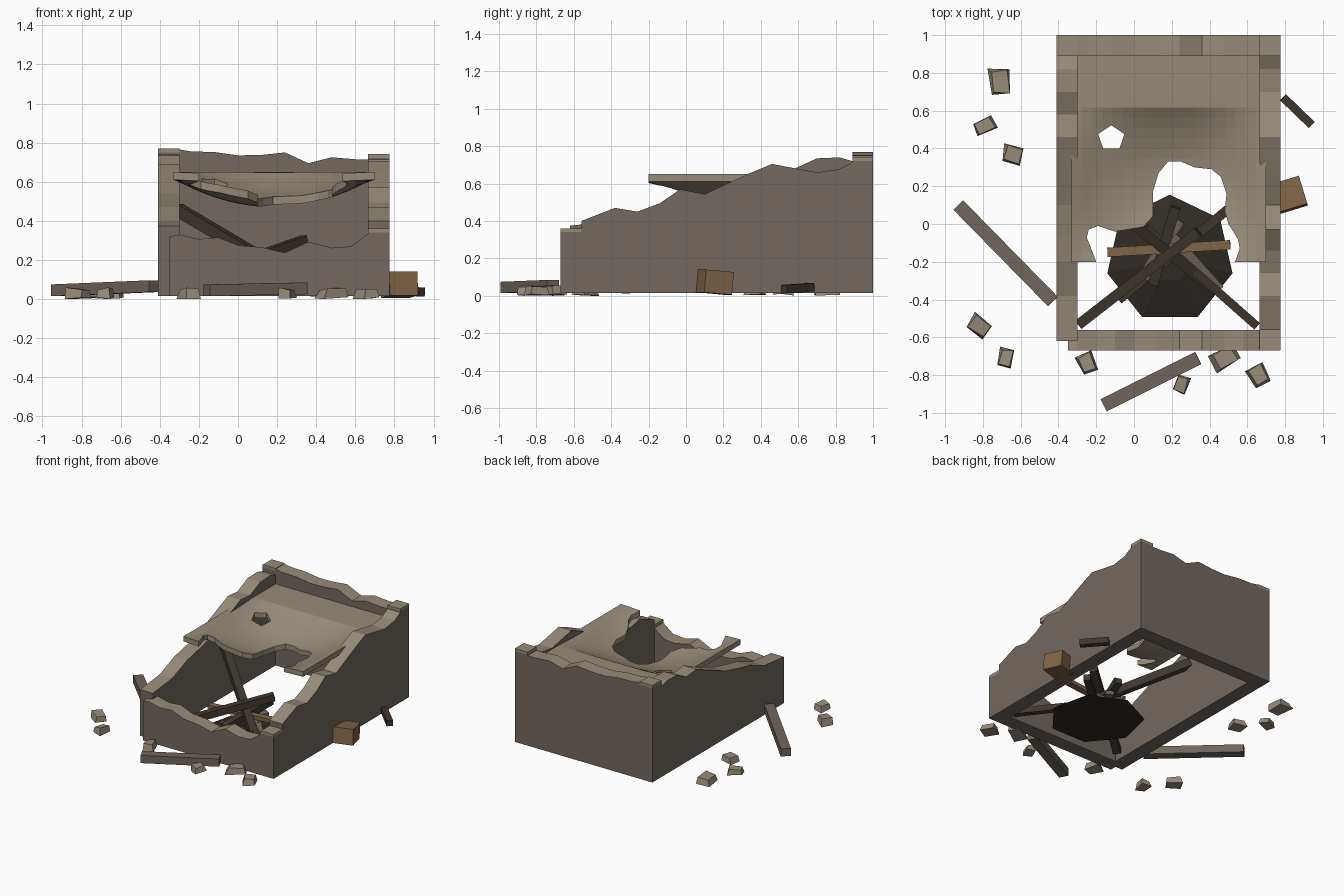
import bpy, bmesh, random
from math import cos, sin, pi, radians
from mathutils import Matrix, Vector

cube = bpy.data.objects.get("Cube")
if cube:
    bpy.data.objects.remove(cube, do_unlink=True)
random.seed(4)
BASE = 0.015


def material(name, rgb):
    m = bpy.data.materials.new(name)
    m.use_nodes = True
    m.diffuse_color = (*rgb, 1)
    m.node_tree.nodes["Principled BSDF"].inputs["Base Color"].default_value = (*rgb, 1)
    return m


STONE = material("grey wall stone", (0.17, 0.14, 0.115))
TAN = material("tan broken stone", (0.31, 0.26, 0.19))
CHAR = material("charred wood", (0.05, 0.038, 0.028))
WOOD = material("weathered wood", (0.16, 0.13, 0.105))
BROWN = material("brown wood", (0.22, 0.13, 0.065))
SOOT = material("soot", (0.03, 0.024, 0.018))


def finish(name, bm, *mats):
    bmesh.ops.recalc_face_normals(bm, faces=bm.faces)
    me = bpy.data.meshes.new(name)
    bm.to_mesh(me)
    bm.free()
    for m in mats:
        me.materials.append(m)
    ob = bpy.data.objects.new(name, me)
    bpy.context.collection.objects.link(ob)
    return ob


def box(name, lo, hi, mat):
    bm = bmesh.new()
    lo, hi = Vector(lo), Vector(hi)
    bmesh.ops.create_cube(bm, size=1, matrix=Matrix.Translation((lo + hi) / 2)
                          @ Matrix.Diagonal((*(hi - lo), 1)))
    return finish(name, bm, mat)


def beam(name, a, b, width, height, mat):
    a, b = Vector(a), Vector(b)
    d = b - a
    side = d.cross(Vector((0, 0, 1))).normalized()
    up = side.cross(d).normalized()
    rot = Matrix((d.normalized(), side, up)).transposed().to_4x4()
    bm = bmesh.new()
    bmesh.ops.create_cube(bm, size=1, matrix=Matrix.Translation((a + b) / 2) @ rot
                          @ Matrix.Diagonal((d.length, width, height, 1)))
    return finish(name, bm, mat)


def prism(name, outline, z0, z1):
    bm = bmesh.new()
    f = bm.faces.new([bm.verts.new((x, y, z0)) for x, y in outline])
    ext = bmesh.ops.extrude_face_region(bm, geom=[f])
    for v in ext["geom"]:
        if isinstance(v, bmesh.types.BMVert):
            v.co.z = z1
    return finish(name, bm)


def ragged_wall(name, axis, lo, hi, profile):
    """Wall along an axis, from lo to hi across it, with a broken top of (distance, height)."""
    bm = bmesh.new()

    def ring(s, z):
        corners = [(lo, BASE), (hi, BASE), (hi, z), (lo, z)]
        return [bm.verts.new((s, c, h) if axis == "x" else (c, s, h)) for c, h in corners]

    rings = [ring(s, z) for s, z in profile]
    for a, b in zip(rings, rings[1:]):
        for i in range(4):
            j = (i + 1) % 4
            f = bm.faces.new((a[i], a[j], b[j], b[i]))
            f.material_index = 1 if i == 2 else 0
    bm.faces.new(rings[0])
    bm.faces.new(rings[-1])
    return finish(name, bm, STONE, TAN)


# Broken walls
ragged_wall("back_wall", "x", 0.89, 1.0, [
    (-0.3, 0.765), (-0.24, 0.755), (-0.12, 0.752), (0, 0.735), (0.12, 0.737),
    (0.24, 0.75), (0.36, 0.695), (0.48, 0.725), (0.6, 0.715), (0.665, 0.715)])
ragged_wall("front_wall", "x", -0.67, -0.56, [
    (-0.35, 0.32), (-0.3, 0.33), (-0.2, 0.307), (-0.1, 0.315), (0, 0.275), (0.12, 0.265),
    (0.24, 0.237), (0.36, 0.293), (0.48, 0.262), (0.58, 0.27), (0.665, 0.335)])
ragged_wall("right_wall", "y", -0.41, -0.3, [
    (-0.62, 0.375), (-0.38, 0.4), (-0.2, 0.47), (-0.06, 0.5), (0.1, 0.54), (0.22, 0.59),
    (0.34, 0.64), (0.46, 0.69), (0.58, 0.68), (0.7, 0.735), (0.82, 0.74), (0.89, 0.72)])
ragged_wall("left_wall", "y", 0.665, 0.775, [
    (-0.56, 0.4), (-0.38, 0.47), (-0.26, 0.45), (-0.14, 0.495), (-0.03, 0.57), (0.1, 0.543),
    (0.22, 0.6), (0.34, 0.655), (0.46, 0.705), (0.58, 0.682), (0.7, 0.66), (0.82, 0.677),
    (0.89, 0.715)])

# Corner posts with caps
for name, x, y, top in (("back_right", -0.41, 0.89, 0.77), ("back_left", 0.665, 0.89, 0.742),
                        ("front_left", 0.665, -0.67, 0.36)):
    box(name + "_post", (x, y, BASE), (x + 0.11, y + 0.11, top - 0.02), STONE)
    box(name + "_cap", (x, y, top - 0.02), (x + 0.11, y + 0.11, top), TAN)

# Sagging upper floor: a grid slab pushed down in the middle
bm = bmesh.new()
bmesh.ops.create_grid(bm, x_segments=19, y_segments=20, size=0.5,
                      matrix=Matrix.Translation((0.185, 0.345, 0.65))
                      @ Matrix.Diagonal((1.03, 1.09, 1, 1)))
ext = bmesh.ops.extrude_face_region(bm, geom=bm.faces[:])
for v in ext["geom"]:
    if isinstance(v, bmesh.types.BMVert):
        v.co.z -= 0.04
for v in bm.verts:
    u, w = (v.co.x - 0.18) / 0.5, (v.co.y - 0.2) / 0.42
    v.co.z -= 0.14 * max(0, 1 - u * u) * max(0, 1 - w * w)
floor = finish("sagging_floor", bm, TAN)

# Collapsed bay and small hole cut through the floor
bay = [(-0.2, -0.3), (-0.2, -0.2), (-0.25, -0.07), (-0.24, -0.03), (-0.19, -0.01), (-0.1, -0.04),
       (0.05, -0.015), (0.1, 0.04), (0.1, 0.17), (0.13, 0.27), (0.18, 0.33), (0.25, 0.33),
       (0.32, 0.3), (0.41, 0.29), (0.46, 0.25), (0.49, 0.16), (0.48, 0.07), (0.5, 0),
       (0.55, -0.08), (0.56, -0.13), (0.535, -0.2), (0.535, -0.3)]
hole = [(-0.12 + 0.073 * cos(a), 0.455 + 0.068 * sin(a))
        for a in (radians(90 + 72 * i) for i in range(5))]
cutters = [prism("bay_cutter", bay, 0.3, 0.9), prism("hole_cutter", hole, 0.3, 0.9)]
for c in cutters:
    c.hide_render = True
    mod = floor.modifiers.new("cut", "BOOLEAN")
    mod.operation, mod.solver, mod.object = "DIFFERENCE", "EXACT", c
bpy.context.view_layer.update()
dg = bpy.context.evaluated_depsgraph_get()
cut_mesh = bpy.data.meshes.new_from_object(floor.evaluated_get(dg))
floor.modifiers.clear()
floor.data = cut_mesh
for c in cutters:
    bpy.data.objects.remove(c, do_unlink=True)

# Burnt mound
bm = bmesh.new()
bmesh.ops.create_cone(bm, cap_ends=True, segments=7, radius1=0.34, radius2=0.12, depth=0.08,
                      matrix=Matrix.Translation((0.19, -0.185, 0.055))
                      @ Matrix.Rotation(pi / 7 + 0.45, 4, "Z"))
finish("burnt_mound", bm, SOOT)

# Fallen beams inside, then loose timber outside
for name, a, b, w, h, mat in (
        ("leaning_beam", (-0.31, 0.25, 0.46), (0.4, -0.33, 0.04), 0.055, 0.06, CHAR),
        ("corner_beam", (0.65, -0.54, 0.05), (0.06, -0.02, 0.14), 0.045, 0.045, CHAR),
        ("rising_beam", (-0.29, -0.53, 0.08), (0.34, -0.04, 0.3), 0.055, 0.05, CHAR),
        ("low_beam", (-0.08, -0.4, 0.06), (0.5, 0.08, 0.12), 0.05, 0.05, CHAR),
        ("cross_beam", (0.1, -0.32, 0.1), (0.22, 0.09, 0.19), 0.055, 0.05, CHAR),
        ("brown_plank", (-0.14, -0.15, 0.14), (0.51, -0.11, 0.16), 0.05, 0.03, BROWN),
        ("grey_plank_a", (0.05, -0.28, 0.09), (0.24, 0.02, 0.12), 0.06, 0.03, WOOD),
        ("grey_plank_b", (0.2, -0.07, 0.12), (0.45, -0.35, 0.06), 0.06, 0.03, WOOD),
        ("side_timber", (-0.93, 0.1, 0.045), (-0.43, -0.41, 0.066), 0.072, 0.06, WOOD),
        ("front_timber", (-0.16, -0.96, 0.045), (0.34, -0.71, 0.055), 0.072, 0.06, WOOD),
        ("charred_stub", (0.79, 0.67, 0.046), (0.94, 0.525, 0.036), 0.045, 0.045, CHAR)):
    beam(name, a, b, w, h, mat)

# Tilted crate
bm = bmesh.new()
bmesh.ops.create_cube(bm, size=1, matrix=Matrix.Translation((0.825, 0.155, 0.073))
                      @ Matrix.Rotation(radians(17), 4, "Z")
                      @ Matrix.Rotation(radians(-5), 4, "X")
                      @ Matrix.Diagonal((0.15, 0.155, 0.122, 1)))
finish("crate", bm, BROWN)

# Rubble stones, wider at the foot
for i, (x, y, sx, sy, turn) in enumerate((
        (-0.71, 0.75, 0.11, 0.15, 5), (-0.79, 0.52, 0.11, 0.08, 25), (-0.64, 0.37, 0.11, 0.1, -15),
        (-0.82, -0.54, 0.12, 0.09, -35), (-0.68, -0.71, 0.08, 0.11, -15),
        (-0.25, -0.735, 0.09, 0.11, 25), (0.25, -0.85, 0.07, 0.09, -20),
        (0.48, -0.71, 0.14, 0.1, 30), (0.66, -0.8, 0.1, 0.11, 30))):
    bm = bmesh.new()
    bmesh.ops.create_cube(bm, size=1)
    for v in bm.verts:
        k = 0.8 if v.co.z > 0 else 1
        v.co.x *= k * sx * random.uniform(0.8, 1.1)
        v.co.y *= k * sy * random.uniform(0.8, 1.1)
        v.co.z = random.uniform(0.045, 0.06) if v.co.z > 0 else random.uniform(0, 0.012)
    bm.transform(Matrix.Translation((x, y, 0)) @ Matrix.Rotation(radians(turn), 4, "Z"))
    finish("rubble_%d" % (i + 1), bm, TAN)
